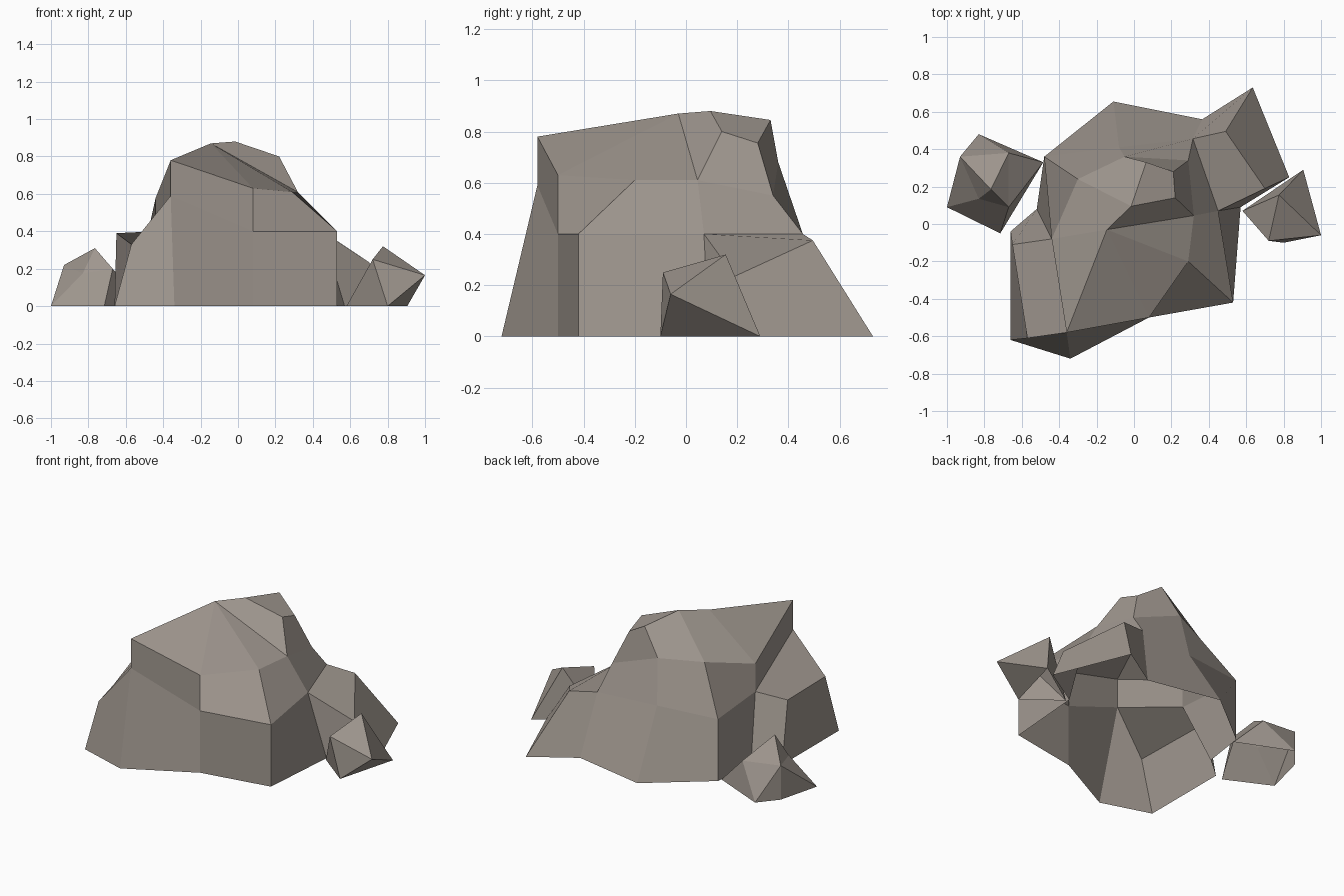
import bpy
import bmesh

# Remove the default cube only
default_cube = bpy.data.objects.get("Cube")
if default_cube:
    bpy.data.objects.remove(default_cube, do_unlink=True)

# Single stone colour
stone = bpy.data.materials.new("warm_grey_stone")
stone_colour = (.35, .31, .275, 1)
stone.diffuse_color = stone_colour
stone.use_nodes = True
for node in stone.node_tree.nodes:
    if node.type == "BSDF_PRINCIPLED":
        node.inputs["Base Color"].default_value = stone_colour
        node.inputs["Roughness"].default_value = .9


def add_ring(mesh, points, height=None):
    """Add a ring of vertices; a given height lays the ring flat."""
    return [mesh.verts.new((*p, height) if height is not None else p) for p in points]


def bridge(mesh, lower, upper):
    """Join two closed rings of equal length with four-sided faces."""
    count = len(lower)
    for i in range(count):
        j = (i + 1) % count
        mesh.faces.new((lower[i], lower[j], upper[j], upper[i]))


def add_facets(mesh, corners, facets):
    """Add faces spelled out by the letters of their corners."""
    for facet in facets.split():
        mesh.faces.new([corners[letter] for letter in facet])


def finish(mesh, name):
    """Turn the mesh into a flat-shaded stone object."""
    bmesh.ops.recalc_face_normals(mesh, faces=mesh.faces)
    data = bpy.data.meshes.new(name)
    mesh.to_mesh(data)
    mesh.free()
    data.materials.append(stone)
    rock = bpy.data.objects.new(name, data)
    bpy.context.collection.objects.link(rock)
    return rock


# Main boulder: ground outline, open underneath
boulder = bmesh.new()
ground = add_ring(boulder, [
    (-.66, -.62), (-.34, -.72), (.08, -.5), (.53, -.42),
    (.57, .09), (.83, .25), (.635, .73), (.365, .56),
    (-.11, .655), (-.48, .36), (-.52, .08), (-.66, -.04)], height=0)

# Ledge line, including the side shoulder and the opposite shelf
ledge = add_ring(boulder, [
    (-.57, -.61, .33), (-.36, -.58, .59), (.08, -.5, .4), (.53, -.42, .4),
    (.45, .07, .4), (.7, .19, .235), (.49, .495, .375), (.315, .456, .4),
    (-.08, .41, .4), (-.48, .36, .4), (-.44, -.08, .4), (-.65, -.11, .39)])
bridge(boulder, ground, ledge)

# Flat tops of the shelf and the shoulder
shelf = ledge[:2] + ledge[-2:]
shoulder = ledge[4:8]
boulder.faces.new(shelf)
boulder.faces.new(shoulder)

# Upper walls rise from the inner part of the ledge
inner_ledge = ledge[1:5] + ledge[7:11]
brow = add_ring(boulder, [
    (-.36, -.58, .78), (.08, -.5, .63), (.29, -.2, .61), (.32, .045, .61),
    (.29, .34, .55), (-.05, .36, .68), (-.3, .24, .675), (-.44, -.08, .58)])
bridge(boulder, inner_ledge, brow)

# Crown facets close the top
crown = add_ring(boulder, [
    (-.145, -.03, .87), (-.015, .095, .88), (.065, .33, .845),
    (.21, .28, .755), (.22, .14, .8)])
corners = dict(zip("abcdefgh", brow))
corners.update(zip("PQRST", crown))
add_facets(boulder, corners, "abP bcP cdP PdTQ QTSR TdeS SefR RfgQ QghP Pha")
finish(boulder, "main_boulder")


def small_rock(name, footprint, tips, facets):
    """Lower-case letters lie on the ground, capitals are raised tips."""
    mesh = bmesh.new()
    letters = dict(zip("abcde", add_ring(mesh, footprint, height=0)))
    letters.update(zip("PQRST", add_ring(mesh, tips)))
    add_facets(mesh, letters, facets)
    return finish(mesh, name)


# Pointed rock beside the shoulder
small_rock(
    "left_small_rock",
    [(.8, -.1), (.58, .07), (.905, .29)],
    [(.775, .155, .32), (.72, -.09, .25), (1, -.06, .165)],
    "PQR QaR Qba PbQ Pcb PRc Rac")

# Faceted rock beside the shelf
small_rock(
    "right_small_rock",
    [(-1, .09), (-.715, -.05), (-.485, .33), (-.83, .48), (-.93, .36)],
    [(-.765, .185, .31), (-.83, .135, .175), (-.67, .09, .2),
     (-.67, .38, .19), (-.93, .36, .22)],
    "PQR PRS PST PTQ QabR Rbc RcS Scd SdT Tde Tea TaQ")
